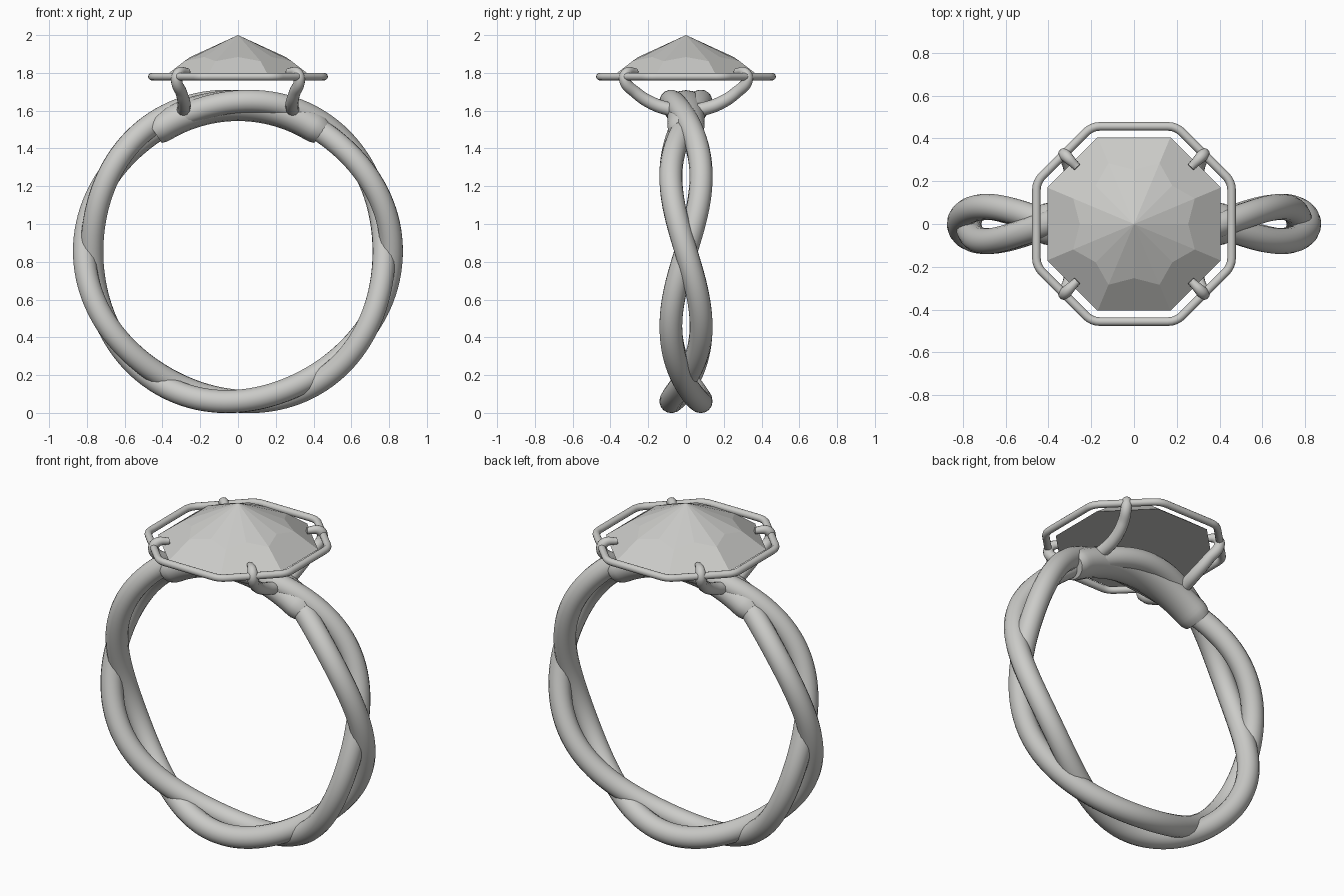
import bpy, bmesh
from math import sin, cos, pi, radians, atan2, hypot
from mathutils import Vector

cube = bpy.data.objects.get("Cube")
if cube:
    bpy.data.objects.remove(cube, do_unlink=True)

CENTRE_Z, RING_R, WIRE = 0.855, 0.793, 0.061
GIRDLE_Z, HALO_Z = 1.768, 1.78

grey = bpy.data.materials.new("pale_grey")
grey.use_nodes = True
grey.diffuse_color = (0.6, 0.6, 0.58, 1)
grey.node_tree.nodes["Principled BSDF"].inputs["Base Color"].default_value = grey.diffuse_color


def tube(name, points, radius, radii=None, closed=False, kind='POLY', sides=4):
    """Round tube swept along a path, turned into a smooth mesh."""
    curve = bpy.data.curves.new(name, 'CURVE')
    curve.dimensions = '3D'
    curve.bevel_depth = radius
    curve.bevel_resolution = sides
    curve.use_fill_caps = True
    spline = curve.splines.new(kind)
    radii = radii or [1] * len(points)
    if kind == 'BEZIER':
        spline.bezier_points.add(len(points) - 1)
        for bp, co, r in zip(spline.bezier_points, points, radii):
            bp.co, bp.radius = co, r
            bp.handle_left_type = bp.handle_right_type = 'AUTO'
    else:
        spline.points.add(len(points) - 1)
        for p, co, r in zip(spline.points, points, radii):
            p.co, p.radius = (*co, 1), r
    spline.use_cyclic_u = closed
    obj = bpy.data.objects.new(name, curve)
    bpy.context.collection.objects.link(obj)
    bpy.ops.object.select_all(action='DESELECT')
    obj.select_set(True)
    bpy.context.view_layer.objects.active = obj
    bpy.ops.object.convert(target='MESH')
    obj = bpy.context.view_layer.objects.active
    obj.data.materials.clear()
    obj.data.materials.append(grey)
    bpy.ops.object.shade_smooth_by_angle(angle=radians(50))
    return obj


def on_ring(angle, r, y=0):
    return (r * cos(angle), y, CENTRE_Z + r * sin(angle))


# Band: two strands twisted around each other
for name, s in (("band_strand_a", 1), ("band_strand_b", -1)):
    path = []
    for i in range(144):
        a = 2 * pi * i / 144
        path.append(on_ring(a, RING_R + s * 0.02 * cos(3 * a), -s * 0.08 * sin(3 * a)))
    tube(name, path, WIRE, closed=True, sides=6)

# Sleeve joining the strands at the top, slightly wider than tall
steps = 36
arc = [radians(55 + 70 * i / steps) for i in range(steps + 1)]
taper = [0.86, 0.97] + [1] * (steps - 3) + [0.97, 0.86]
sleeve = tube("top_sleeve", [on_ring(a, 0.772) for a in arc], 0.082, taper, sides=6)
sleeve.scale.y = 1.2


def octagon(flat, corner):
    """Corners of a chamfered square, counter-clockwise."""
    pts = [(sx * x, sy * y) for sx in (1, -1) for sy in (1, -1)
           for x, y in ((flat, corner), (corner, flat))]
    return sorted(pts, key=lambda p: atan2(p[1], p[0]))


# Halo: octagonal wire with softened corners
corners = [Vector((x, y, HALO_Z)) for x, y in octagon(0.456, 0.197)]
halo_path = []
for i, c in enumerate(corners):
    before = c + (corners[i - 1] - c).normalized() * 0.04
    after = c + (corners[(i + 1) % 8] - c).normalized() * 0.04
    for t in (0, 0.25, 0.5, 0.75, 1):
        halo_path.append((1 - t) ** 2 * before + 2 * t * (1 - t) * c + t * t * after)
tube("halo_wire", halo_path, 0.02, closed=True)

# Prongs: from the sleeve out to the halo, tips folded over the stone
prong = [(0.29, 0.06, 1.60), (0.285, 0.17, 1.635), (0.3, 0.265, 1.695),
         (0.325, 0.325, 1.765), (0.315, 0.315, 1.80), (0.265, 0.265, 1.807)]
thickness = [1.2, 1.15, 1.05, 1, 0.9, 0.6]
for fx, side in ((1, "left"), (-1, "right")):
    for fy, end in ((-1, "front"), (1, "back")):
        tube(f"prong_{end}_{side}", [(fx * x, fy * y, z) for x, y, z in prong],
             0.03, thickness, kind='BEZIER')

# Stone: flat base, eight lower facets and sixteen crown facets
bm = bmesh.new()
base = [bm.verts.new((x, y, GIRDLE_Z)) for x, y in octagon(0.405, 0.17)]
crown = []
for i, v in enumerate(base):
    d = v.co.to_2d().normalized() * 0.308
    crown.append(bm.verts.new((d.x, d.y, 1.862)))
    m = (v.co + base[(i + 1) % 8].co).to_2d().normalized() * 0.253
    crown.append(bm.verts.new((m.x, m.y, 1.884)))
apex = bm.verts.new((0, 0, 2))
bm.faces.new(base[::-1])
for i in range(8):
    j = (i + 1) % 8
    bm.faces.new((base[i], base[j], crown[2 * j], crown[2 * i + 1], crown[2 * i]))
for i in range(16):
    bm.faces.new((crown[i], crown[(i + 1) % 16], apex))
bmesh.ops.recalc_face_normals(bm, faces=bm.faces)
mesh = bpy.data.meshes.new("stone")
bm.to_mesh(mesh)
bm.free()
mesh.materials.append(grey)
bpy.context.collection.objects.link(bpy.data.objects.new("stone", mesh))
